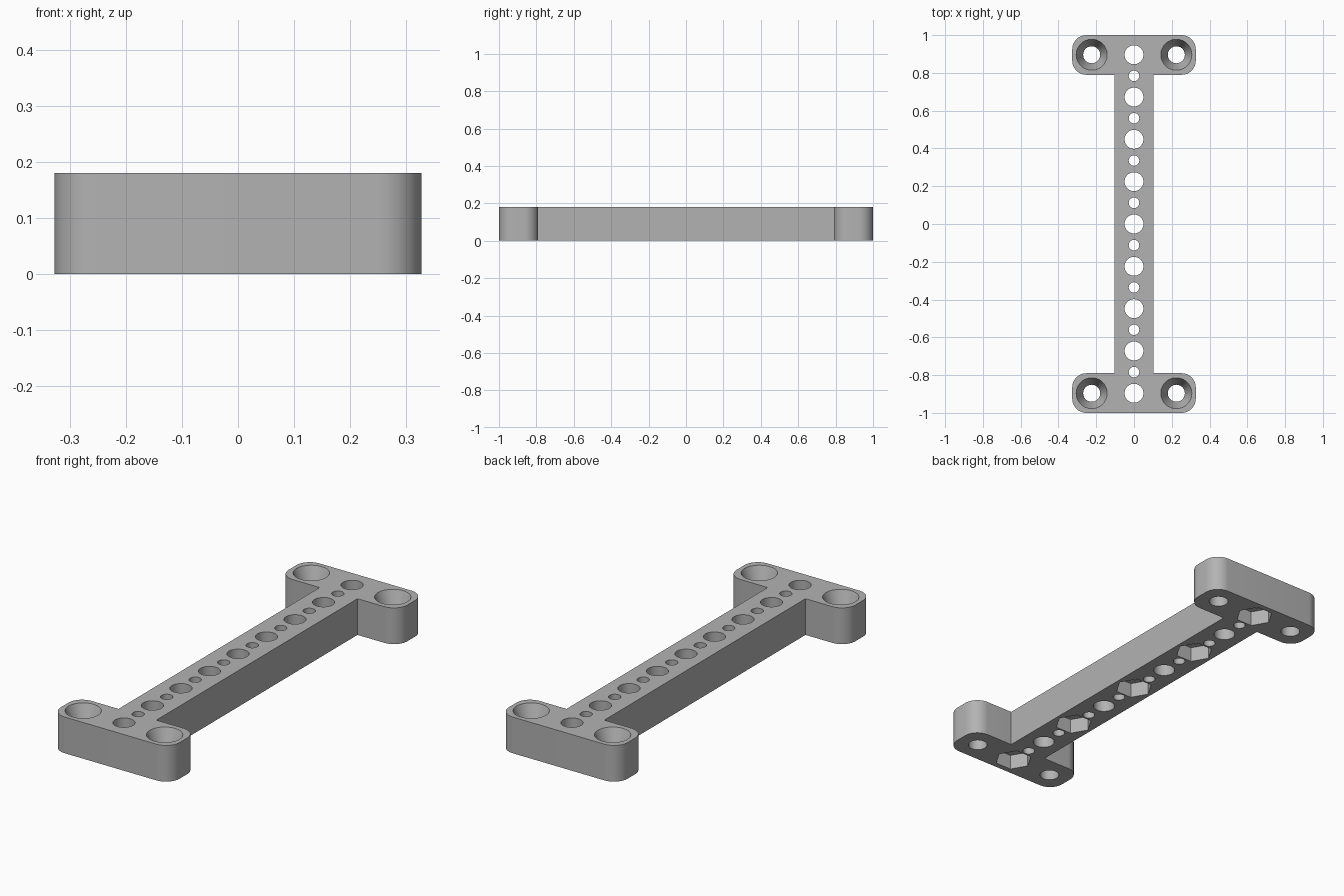
import bpy, bmesh, math

cube = bpy.data.objects.get("Cube")
if cube:
    bpy.data.objects.remove(cube, do_unlink=True)

HEIGHT = 0.18
PITCH = 0.224           # spacing of the large holes
END_X, END_Y, INNER_Y, BAR_X, CORNER = 0.327, 1.0, 0.79, 0.104, 0.075

grey = bpy.data.materials.new("mid_grey")
grey.use_nodes = True
grey.diffuse_color = (0.45, 0.45, 0.45, 1)
grey.node_tree.nodes["Principled BSDF"].inputs["Base Color"].default_value = grey.diffuse_color


def link(name, bm):
    bmesh.ops.recalc_face_normals(bm, faces=bm.faces)
    mesh = bpy.data.meshes.new(name)
    bm.to_mesh(mesh)
    bm.free()
    mesh.materials.append(grey)
    obj = bpy.data.objects.new(name, mesh)
    bpy.context.collection.objects.link(obj)
    return obj


def arc(cx, cy, start, steps=12):
    return [(cx + CORNER * math.cos(start + math.pi / 2 * i / steps),
             cy + CORNER * math.sin(start + math.pi / 2 * i / steps)) for i in range(steps + 1)]


def turned(bm, x, y, rings, sides=48):
    """Closed solid lofted through (radius, z) rings about a vertical axis."""
    loops = [[bm.verts.new((x + r * math.cos(2 * math.pi * i / sides),
                            y + r * math.sin(2 * math.pi * i / sides), z))
              for i in range(sides)] for r, z in rings]
    for a, b in zip(loops, loops[1:]):
        for i in range(sides):
            j = (i + 1) % sides
            bm.faces.new((a[i], a[j], b[j], b[i]))
    bm.faces.new(loops[0][::-1])
    bm.faces.new(loops[-1])


# I-shaped outline: one quarter mirrored to the other three
quarter = [(BAR_X, INNER_Y)]
quarter += arc(END_X - CORNER, INNER_Y + CORNER, -math.pi / 2)
quarter += arc(END_X - CORNER, END_Y - CORNER, 0)
half = quarter + [(-x, y) for x, y in reversed(quarter)]
outline = half + [(-x, -y) for x, y in half]

bm = bmesh.new()
base = bm.faces.new([bm.verts.new((x, y, 0)) for x, y in outline])
top = bmesh.ops.extrude_face_region(bm, geom=[base])
bmesh.ops.translate(bm, vec=(0, 0, HEIGHT),
                    verts=[v for v in top["geom"] if isinstance(v, bmesh.types.BMVert)])
bracket = link("mounting_bar", bm)

# Cutters: round through holes with countersinks, then hexagonal nut pockets
holes, pockets = bmesh.new(), bmesh.new()
low, high = -0.05, HEIGHT + 0.05
for n in range(-4, 5):
    turned(holes, 0, n * PITCH, [(0.05, low), (0.05, high)])
    if n % 2 == 0:
        turned(pockets, 0, n * PITCH, [(0.088, low), (0.088, 0.075)], 6)
for n in range(-4, 4):
    turned(holes, 0, (n + 0.5) * PITCH, [(0.028, low), (0.028, high)], 32)
for sx in (-1, 1):
    for sy in (-1, 1):
        turned(holes, sx * PITCH, sy * 4 * PITCH,
               [(0.045, low), (0.045, 0.085), (0.082, HEIGHT), (0.082, high)])

for name, cutter_mesh in (("hole_cutter", holes), ("nut_pocket_cutter", pockets)):
    cutter = link(name, cutter_mesh)
    cutter.hide_render = True
    mod = bracket.modifiers.new(name, 'BOOLEAN')
    mod.operation = 'DIFFERENCE'
    mod.solver = 'EXACT'
    mod.object = cutter
    bpy.context.view_layer.objects.active = bracket
    bpy.ops.object.modifier_apply(modifier=name)
    bpy.data.objects.remove(cutter, do_unlink=True)

bpy.ops.object.select_all(action='DESELECT')
bracket.select_set(True)
bpy.context.view_layer.objects.active = bracket
bpy.ops.object.shade_smooth_by_angle(angle=math.radians(20))
